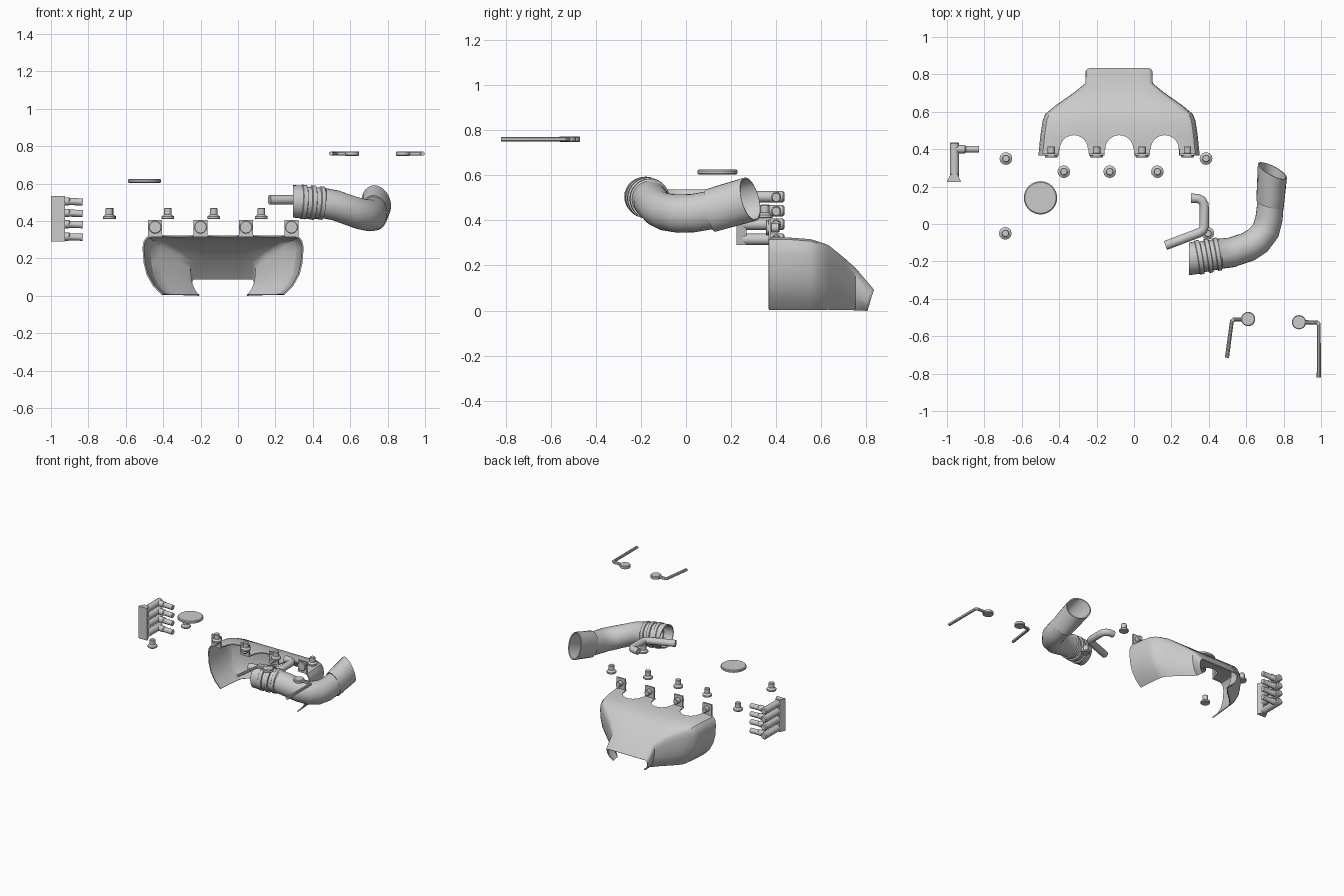
import bpy, bmesh, math
from mathutils import Vector, Matrix

if "Cube" in bpy.data.objects:
    bpy.data.objects.remove(bpy.data.objects["Cube"])


def make(name, bm, angle=35):
    bmesh.ops.recalc_face_normals(bm, faces=bm.faces)
    me = bpy.data.meshes.new(name)
    bm.to_mesh(me)
    bm.free()
    ob = bpy.data.objects.new(name, me)
    bpy.context.collection.objects.link(ob)
    smooth(ob, angle)
    return ob


def smooth(ob, angle=35):
    ob.data.shade_smooth()
    ob.data.set_sharp_from_angle(angle=math.radians(angle))


def apply_mods(ob):
    bpy.context.view_layer.objects.active = ob
    for m in list(ob.modifiers):
        bpy.ops.object.modifier_apply(modifier=m.name)


def bridge(bm, rings, closed=True):
    n = len(rings[0])
    for a, b in zip(rings, rings[1:]):
        for i in range(n if closed else n - 1):
            j = (i + 1) % n
            bm.faces.new((a[i], a[j], b[j], b[i]))


def sweep(name, path, radii, seg=16, caps=True, ends=(None, None), wall=0):
    """Tube along a path; each radius is (sideways, upwards)."""
    pts = [Vector(p) for p in path]
    bm, rings = bmesh.new(), []
    for i, p in enumerate(pts):
        d0 = (p - pts[i - 1]).normalized() if i else Vector()
        d1 = (pts[i + 1] - p).normalized() if i < len(pts) - 1 else Vector()
        t = (d0 + d1).normalized()
        if i == 0 and ends[0]:
            t = Vector(ends[0]).normalized()
        if i == len(pts) - 1 and ends[1]:
            t = Vector(ends[1]).normalized()
        side = t.cross(Vector((0, 0, 1))).normalized()
        up = side.cross(t)
        rs, ru = radii[i] if isinstance(radii, list) else (radii, radii)
        rings.append([bm.verts.new(p + side * rs * math.cos(2 * math.pi * k / seg)
                                   + up * ru * math.sin(2 * math.pi * k / seg)) for k in range(seg)])
    bridge(bm, rings)
    if caps:
        bm.faces.new(rings[0])
        bm.faces.new(rings[-1])
    ob = make(name, bm)
    if wall:
        m = ob.modifiers.new("wall", 'SOLIDIFY')
        m.thickness, m.offset = wall, -1
        apply_mods(ob)
        smooth(ob)
    return ob


def lathe(name, profile, loc, seg=24, rot=None):
    """Solid of revolution, axis along local z."""
    bm = bmesh.new()
    rings = [[bm.verts.new((r * math.cos(2 * math.pi * k / seg), r * math.sin(2 * math.pi * k / seg), z))
              for k in range(seg)] for r, z in profile]
    bridge(bm, rings)
    bm.faces.new(rings[0])
    bm.faces.new(rings[-1])
    if rot:
        bmesh.ops.transform(bm, matrix=rot, verts=bm.verts)
    bmesh.ops.translate(bm, vec=loc, verts=bm.verts)
    return make(name, bm)


def prism(name, outline, z0, z1):
    bm = bmesh.new()
    rings = [[bm.verts.new((x, y, z)) for x, y in outline] for z in (z0, z1)]
    bridge(bm, rings)
    bm.faces.new(rings[0])
    bm.faces.new(rings[1])
    return make(name, bm, 30)


# Manifold hood: open below and in front, lofted towards the rear neck
CX = -0.08
stations = [(.367, .427, .32), (.47, .417, .319), (.55, .405, .313), (.585, .392, .303), (.63, .338, .287),
            (.70, .238, .23), (.75, .177, .185), (.82, .175, .103), (.83, .168, .09)]
half = [(.76, .02), (.87, .17), (.95, .36), (.985, .55), (1, .8), (.985, .91), (.95, .975), (.89, 1), (.45, 1)]
bm, rings = bmesh.new(), []
for y, hw, zt in stations:
    sec = [(-a, b) for a, b in half] + [(0, 1)] + [(a, b) for a, b in reversed(half)]
    rear = max(0, y - .75) / .08
    rings.append([bm.verts.new((CX + a * hw, y - .027 * rear * (1 - b), b * zt)) for a, b in sec])
bridge(bm, rings, closed=False)
hood = make("manifold_hood", bm)
m = hood.modifiers.new("wall", 'SOLIDIFY')
m.thickness, m.offset = .008, 0

# Arched notches in the front edge
tabs = [-.443, -.2, .043, .286]
cutters = []
for a, b in zip(tabs, tabs[1:]):
    c = (a + b) / 2
    arch = [(c + .085, .3), (c + .078, .40)]
    arch += [(c + .075 * math.cos(math.pi * k / 12), .40 + .075 * math.sin(math.pi * k / 12)) for k in range(13)]
    arch += [(c - .078, .40), (c - .085, .3)]
    cut = prism("notch_cutter", arch, .2, .5)
    cut.hide_render = True
    mod = hood.modifiers.new("notch", 'BOOLEAN')
    mod.object, mod.operation, mod.solver = cut, 'DIFFERENCE', 'EXACT'
    cutters.append(cut)
apply_mods(hood)
for c in cutters:
    bpy.data.objects.remove(c)
smooth(hood, 30)

# Bolts: four fixed to the hood tabs, seven loose
bolt = [(.031, 0), (.034, .003), (.034, .014), (.025, .02), (.02, .024), (.02, .056), (.017, .06)]
to_y = Matrix.Rotation(math.radians(-90), 4, 'X')
for i, x in enumerate(tabs):
    prism(f"hood_tab_{i}", [(x - .037, .366), (x + .037, .366), (x + .037, .378), (x - .037, .378)], .315, .405)
    lathe(f"hood_bolt_{i}", bolt, (x, .355, .367), 12, to_y)
for i, (x, y) in enumerate([(-.685, .35), (-.375, .28), (-.13, .28), (.125, .28), (.385, .35),
                            (-.688, -.05), (.395, -.05)]):
    lathe(f"loose_bolt_{i}", bolt, (x, y, .41), 12)

# Round cap
lathe("round_cap", [(.083, .604), (.089, .608), (.089, .62), (.083, .625)], (-.5, .14, 0), 32)

# Injector rail with four ports
prism("rail_plate", [(-1, .225), (-.925, .225), (-.943, .268), (-.98, .268)], .29, .535)
for i, z in enumerate([.505, .443, .383, .316]):
    sweep(f"rail_port_{i}", [(-.96, .25, z), (-.96, .415, z), (-.96, .43, z), (-.96, .437, z)],
          [(.025, .025), (.025, .025), (.025, .025), (.018, .018)])
    sweep(f"rail_nozzle_{i}", [(-.965, .4, z), (-.905, .4, z), (-.9, .4, z - .001), (-.83, .4, z - .003)],
          [(.022, .022), (.022, .022), (.018, .019), (.018, .019)])

# Intake hose with ribbed start
path, radii = [], []
for x, r in [(.295, .087), (.335, .087), (.338, .092), (.36, .092), (.363, .083), (.385, .083), (.388, .092),
             (.408, .092), (.411, .082), (.432, .082), (.436, .089), (.455, .089), (.459, .081)]:
    path.append((x, -.187 + .17 * (x - .295), .505 - .06 * (x - .295)))
    radii.append((r, r))
path += [(.52, -.152, .484), (.61, -.122, .452), (.66, -.09, .437), (.705, -.035, .43), (.722, .03, .432),
         (.732, .13, .449)]
radii += [(.08, .081), (.079, .081), (.078, .083), (.075, .085), (.073, .085), (.07, .085)]
sweep("intake_hose", path, radii, 28, caps=False, ends=((1, 0, 0), None), wall=.008)

# Flared hose collar
sweep("hose_collar", [(.728, .108, .443), (.731, .15, .456), (.74, .285, .494)],
      [(.075, .096), (.076, .097), (.087, .1)], 28, caps=False,
      ends=((.25, .93, .22), (.44, .86, .25)), wall=.008)

# Bent vent tube
sweep("vent_tube", [(.305, .137, .513), (.34, .137, .513), (.362, .127, .513), (.374, .105, .513),
                    (.376, .08, .513), (.376, -.01, .513), (.369, -.032, .513), (.345, -.048, .513),
                    (.168, -.115, .513)], .025)

# Two dipper arms with round ends
for i, (disc, elbow) in enumerate([((.61, -.508), [(.58, -.51), (.535, -.511), (.523, -.52), (.497, -.715)]),
                                   ((.882, -.525), [(.91, -.525), (.977, -.526), (.988, -.537), (.988, -.82)])]):
    lathe(f"arm_disc_{i}", [(.034, .748), (.038, .752), (.038, .768), (.034, .772)], (*disc, 0), 20)
    sweep(f"arm_rod_{i}", [(*disc, .76)] + [(x, y, .76) for x, y in elbow], .011, 10)
